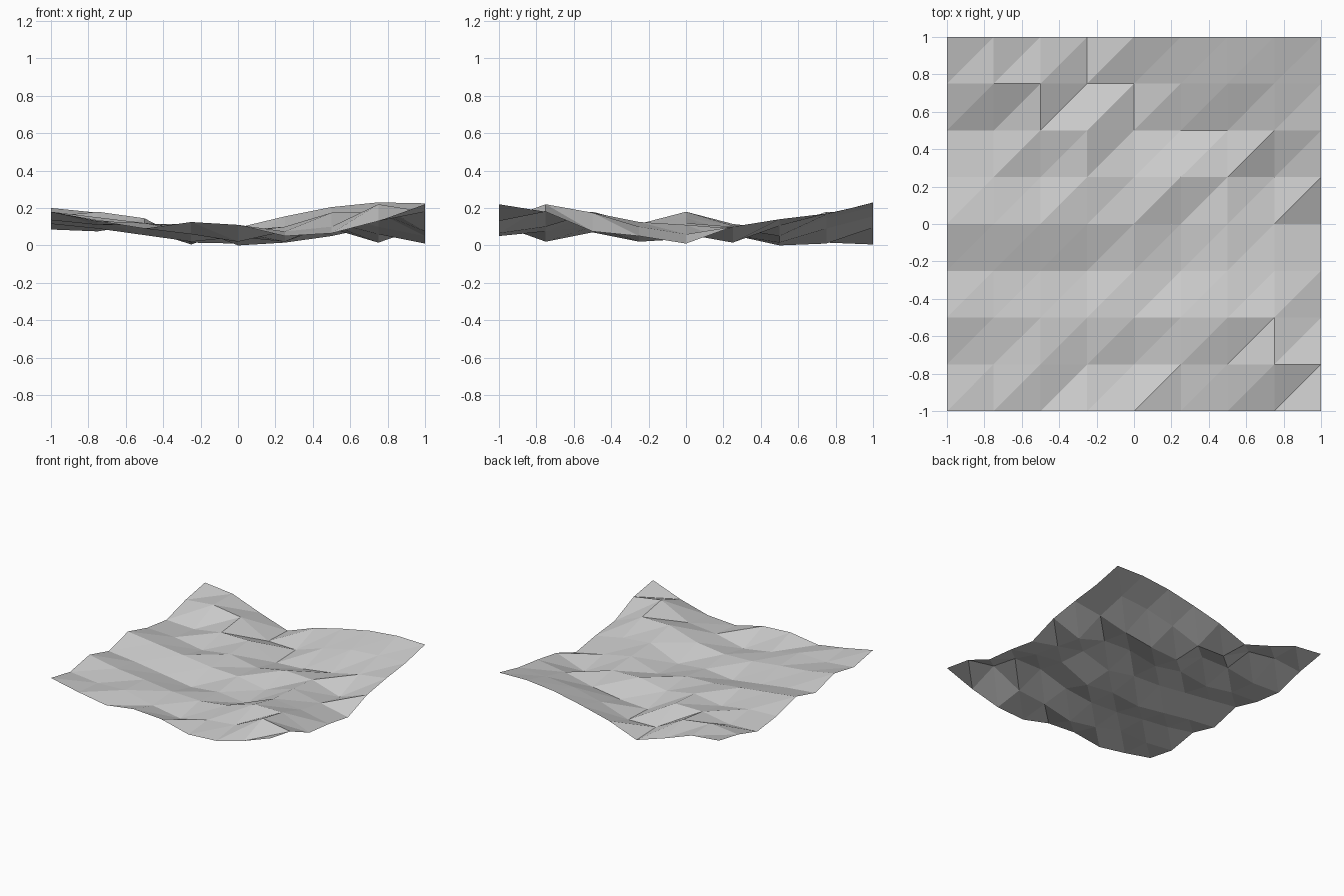
import bpy
import bmesh

# Remove the default cube only
default_cube = bpy.data.objects.get("Cube")
if default_cube:
    bpy.data.objects.remove(default_cube, do_unlink=True)

# Terrain heights, front row first, each row running from -x to +x
STEP = 0.005
HEIGHTS = [
    [36, 26, 18, 25, 22, 10, 13, 26, 44],
    [27, 22, 24, 12, 4, 15, 20, 44, 36],
    [36, 27, 22, 16, 14, 20, 35, 35, 15],
    [23, 18, 11, 4, 9, 4, 25, 20, 10],
    [36, 30, 24, 18, 16, 7, 22, 12, 2],
    [23, 21, 13, 20, 11, 20, 18, 3, 20],
    [17, 15, 23, 23, 0, 3, 10, 21, 28],
    [31, 36, 29, 3, 2, 18, 29, 33, 34],
    [40, 35, 17, 1, 19, 31, 41, 46, 45],
]


def make_material(name, colour):
    """Create a plain flat-coloured material."""
    material = bpy.data.materials.new(name)
    material.use_nodes = True
    material.diffuse_color = colour
    shader = material.node_tree.nodes["Principled BSDF"]
    shader.inputs["Base Color"].default_value = colour
    return material


def make_terrain(name, heights, material):
    """Build an open, faceted sheet whose cells share one diagonal direction."""
    cells = len(heights) - 1
    bm = bmesh.new()
    grid = [
        [bm.verts.new((2 * i / cells - 1, 2 * j / cells - 1, height * STEP))
         for i, height in enumerate(row)]
        for j, row in enumerate(heights)
    ]

    # Split every cell along its front-left to back-right diagonal
    for front, back in zip(grid, grid[1:]):
        for i in range(cells):
            bm.faces.new((front[i], front[i + 1], back[i + 1]))
            bm.faces.new((front[i], back[i + 1], back[i]))

    mesh = bpy.data.meshes.new(name)
    bm.to_mesh(mesh)
    bm.free()
    mesh.materials.append(material)
    terrain = bpy.data.objects.new(name, mesh)
    bpy.context.collection.objects.link(terrain)
    return terrain


# Low-poly ground sheet with flat facets
stone_grey = make_material("stone_grey", (0.6, 0.6, 0.6, 1))
make_terrain("terrain", HEIGHTS, stone_grey)
